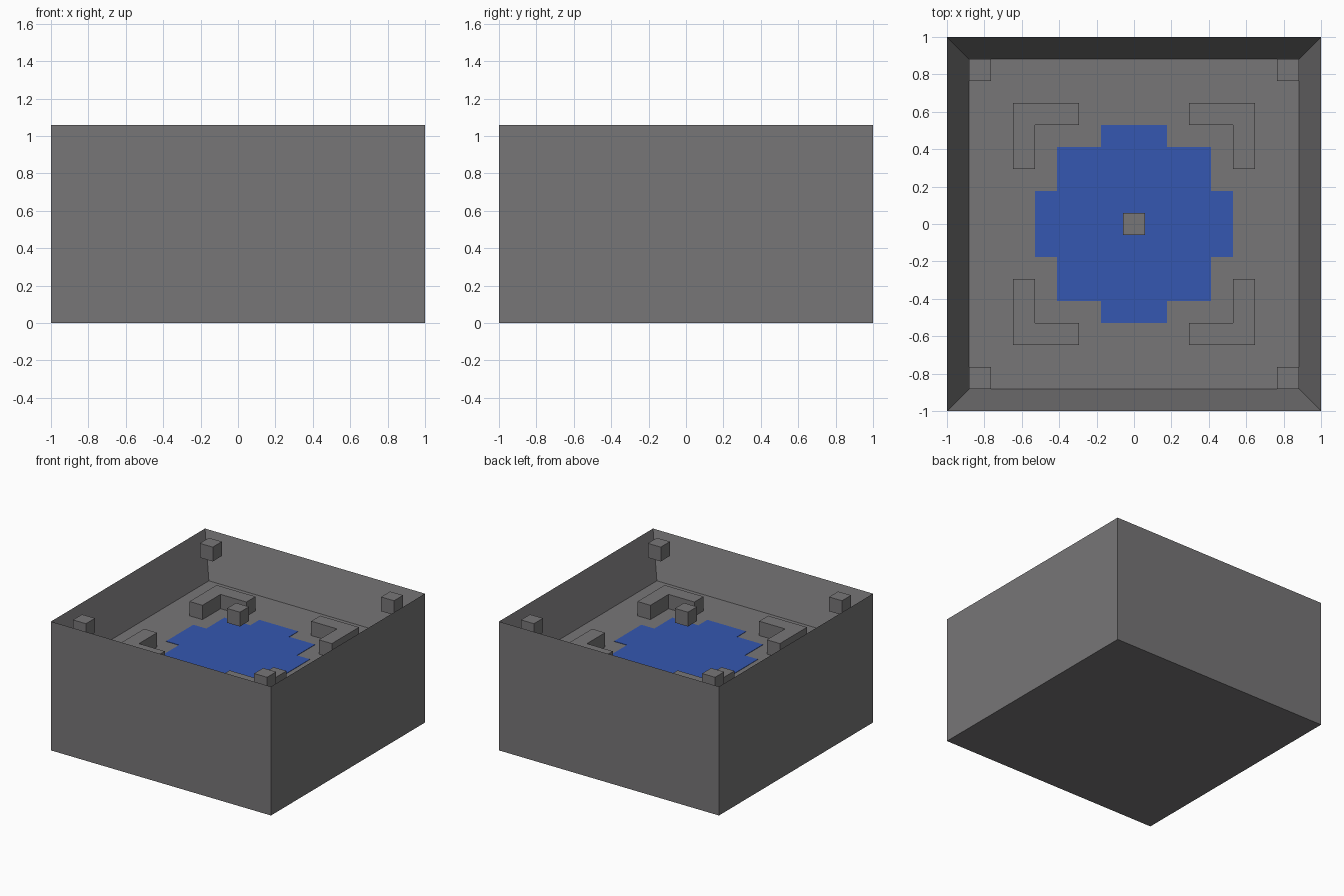
import bpy
import bmesh

U = 2 / 17          # one block
FLOOR = 6 * U       # height of the courtyard floor
TOP = 9 * U         # height of the rim

if "Cube" in bpy.data.objects:
    bpy.data.objects.remove(bpy.data.objects["Cube"], do_unlink=True)


def make_material(name, rgb):
    mat = bpy.data.materials.new(name)
    mat.use_nodes = True
    mat.diffuse_color = (*rgb, 1)
    bsdf = mat.node_tree.nodes["Principled BSDF"]
    bsdf.inputs["Base Color"].default_value = (*rgb, 1)
    bsdf.inputs["Roughness"].default_value = 0.9
    return mat


stone = make_material("stone grey", (0.185, 0.18, 0.185))
water = make_material("water blue", (0.035, 0.095, 0.44))


def prism_mesh(outline, z0, z1):
    """Extrude an outline, given in blocks, from z0 up to z1."""
    bm = bmesh.new()
    base = bm.faces.new([bm.verts.new((x * U, y * U, z0)) for x, y in outline])
    up = bmesh.ops.extrude_face_region(bm, geom=[base])["geom"]
    for v in up:
        if isinstance(v, bmesh.types.BMVert):
            v.co.z = z1
    bmesh.ops.recalc_face_normals(bm, faces=bm.faces)
    return bm


def add_object(name, bm, mat, mirrored=False):
    mesh = bpy.data.meshes.new(name)
    bm.to_mesh(mesh)
    bm.free()
    mesh.materials.append(mat)
    obj = bpy.data.objects.new(name, mesh)
    bpy.context.collection.objects.link(obj)
    if mirrored:
        mod = obj.modifiers.new("four_corners", "MIRROR")
        mod.use_axis = (True, True, False)
        mod.use_mirror_merge = False
    return obj


def square(a, b):
    return [(a, a), (b, a), (b, b), (a, b)]


# Outer block with the courtyard sunk into its top
bm = prism_mesh(square(-8.5, 8.5), 0, TOP)
top_face = max(bm.faces, key=lambda f: f.calc_center_median().z)
bmesh.ops.inset_region(bm, faces=[top_face], thickness=U, use_even_offset=True)
for v in top_face.verts:
    v.co.z = FLOOR
add_object("courtyard_walls", bm, stone)

# Blocks hanging in the upper corners of the walls
add_object("corner_blocks", prism_mesh(square(6.5, 7.5), TOP - U, TOP),
           stone, mirrored=True)

# L-shaped benches around the pool
bench = [(5.5, 5.5), (2.5, 5.5), (2.5, 4.5), (4.5, 4.5), (4.5, 2.5), (5.5, 2.5)]
add_object("corner_benches", prism_mesh(bench, FLOOR, FLOOR + U),
           stone, mirrored=True)

# Stepped round pool: one quarter outline turned four times
quarter = [(4.5, -1.5), (4.5, 1.5), (3.5, 1.5), (3.5, 3.5), (1.5, 3.5)]
pool = []
for turn in range(4):
    pool += quarter
    quarter = [(-y, x) for x, y in quarter]
add_object("pool_water", prism_mesh(pool, FLOOR, FLOOR + 0.003), water)

# Block floating over the middle of the pool
add_object("centre_block", prism_mesh(square(-0.5, 0.5), TOP - U, TOP), stone)
